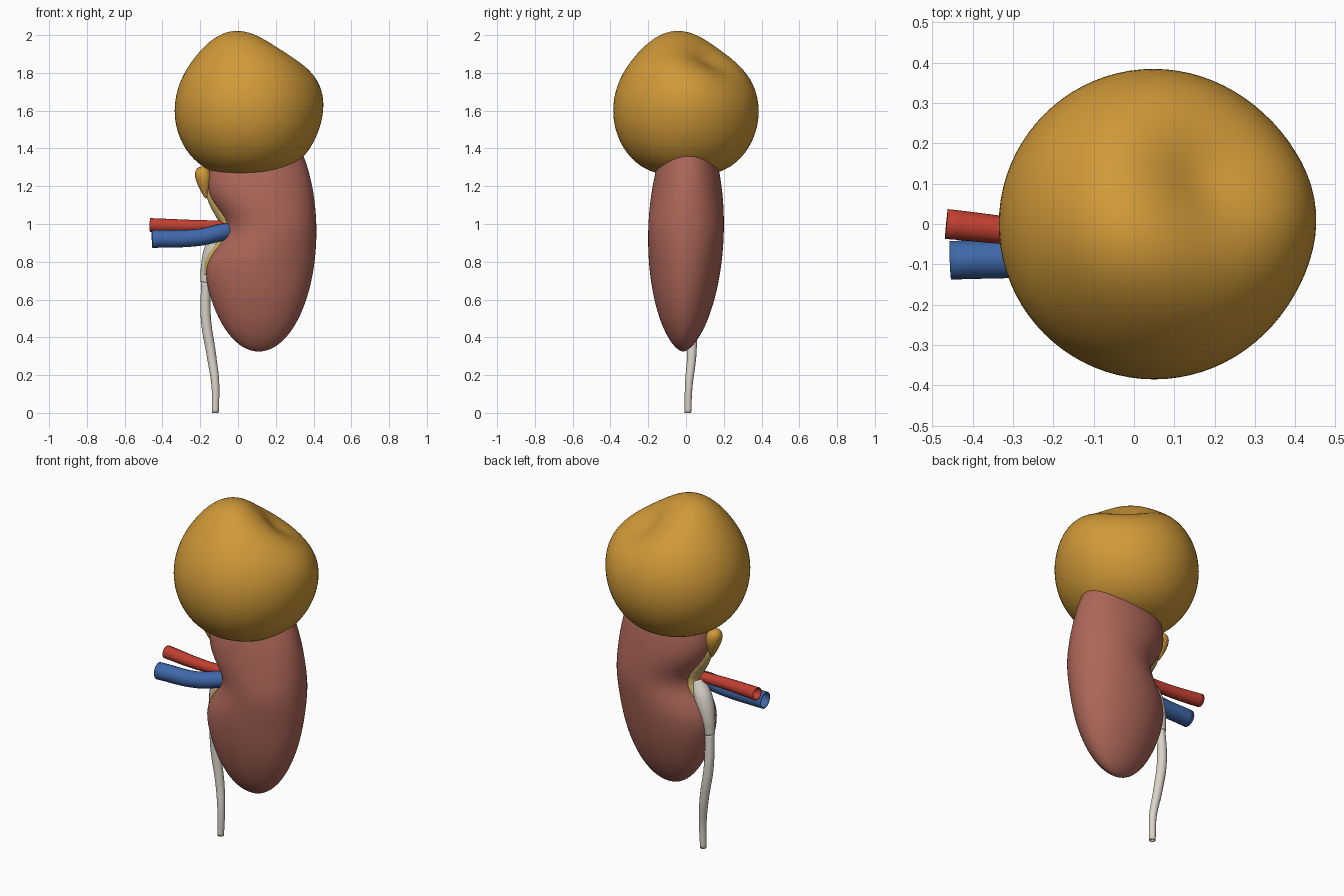
import bpy, math
from mathutils import Vector

if "Cube" in bpy.data.objects:
    bpy.data.objects.remove(bpy.data.objects["Cube"], do_unlink=True)


def material(name, red, green, blue):
    mat = bpy.data.materials.new(name)
    mat.use_nodes = True
    mat.diffuse_color = (red, green, blue, 1)
    shader = mat.node_tree.nodes["Principled BSDF"]
    shader.inputs["Base Color"].default_value = (red, green, blue, 1)
    shader.inputs["Roughness"].default_value = 0.6
    return mat


flesh = material("flesh pink", 0.42, 0.135, 0.1)
amber = material("amber", 0.63, 0.32, 0.04)
fat = material("fat yellow", 0.58, 0.42, 0.13)
artery_red = material("artery red", 0.53, 0.05, 0.03)
vein_blue = material("vein blue", 0.05, 0.14, 0.4)
pale = material("pale duct", 0.7, 0.66, 0.58)


def shaped_sphere(name, rule, mat, segments=80, rings=56):
    """Make a smooth sphere and move every point of it by a rule."""
    bpy.ops.mesh.primitive_uv_sphere_add(segments=segments, ring_count=rings, radius=1)
    ob = bpy.context.object
    ob.name = name
    ob.data.materials.append(mat)
    for vert in ob.data.vertices:
        vert.co = rule(vert.co.normalized())
    bpy.ops.object.shade_smooth()
    return ob


def tube(name, path, radii, mat, wall=0.006):
    """Sweep a circle of changing radius along a smooth path, open at the ends."""
    curve = bpy.data.curves.new(name, "CURVE")
    curve.dimensions = "3D"
    curve.bevel_depth = 1
    curve.bevel_resolution = 5
    curve.resolution_u = 10
    spline = curve.splines.new("BEZIER")
    spline.radius_interpolation = "CARDINAL"
    spline.bezier_points.add(len(path) - 1)
    for point, place, radius in zip(spline.bezier_points, path, radii):
        point.co = place
        point.radius = radius
        point.handle_left_type = point.handle_right_type = "AUTO"
    curve.materials.append(mat)
    ob = bpy.data.objects.new(name, curve)
    bpy.context.collection.objects.link(ob)
    solid = ob.modifiers.new("wall", "SOLIDIFY")
    solid.thickness = wall
    solid.offset = 0
    return ob


# Bean-shaped body: an ellipsoid whose inner side bends in at a notch
body_x, body_z, half_width, half_depth, half_height = 0.11, 0.96, 0.305, 0.2, 0.635


def notch(z):
    return 0.13 * math.exp(-((z - 0.98) / 0.14) ** 2)


def inner_edge(z):
    rise = (z - body_z) / half_height
    return body_x - half_width * math.sqrt(1 - rise * rise) + notch(z)


def body_rule(d):
    z = body_z + half_height * d.z
    spread = math.hypot(d.x, d.y)
    inward = (1 - d.x / spread) / 2 if spread > 0.001 else 0.5
    taper = spread ** 0.2
    return Vector((body_x + half_width * d.x + notch(z) * inward,
                   half_depth * d.y * taper + 0.015 * d.z, z))


shaped_sphere("body", body_rule, flesh)

# Growth on top: a ball with soft bumps and dents, each a direction and a height
lumps = [(Vector(way).normalized(), height) for way, height in (
    ((-0.15, -0.1, 1), 0.055),
    ((0.9, 0.1, 0.3), 0.025),
    ((0.4, 0.4, 0.9), -0.09),
    ((0, 0, -1), -0.045))]


def growth_rule(d):
    radius = 0.385
    for way, height in lumps:
        radius += height * math.exp(8 * (d.dot(way) - 1))
    return Vector((0.05, 0, 1.6)) + d * radius


shaped_sphere("growth", growth_rule, amber)


# Small wedge hanging under the growth, narrowing to a point
def lobe_rule(d):
    widen = 0.7 + 0.4 * d.z
    return Vector((-0.18 + 0.055 * d.x * widen - 0.01 * d.z,
                   0.06 * d.y * widen, 1.22 + 0.085 * d.z))


shaped_sphere("hanging_lobe", lobe_rule, amber, segments=32, rings=20)

# Fatty lining that follows the notch, thickest in the middle
steps = 12
heights = [0.73 + 0.46 * i / steps for i in range(steps + 1)]
bulges = [0.02 + 0.045 * math.sin(math.pi * i / steps) for i in range(steps + 1)]
tube("notch_lining",
     [(inner_edge(z) + 0.6 * r, 0, z) for z, r in zip(heights, bulges)],
     bulges, fat)

# Funnel and the long duct below it
tube("funnel",
     [(-0.07, 0, 0.97), (-0.12, 0.01, 0.88), (-0.16, 0.02, 0.76), (-0.17, 0.02, 0.69)],
     [0.04, 0.05, 0.035, 0.026], pale)
tube("duct",
     [(-0.17, 0.02, 0.7), (-0.17, 0.03, 0.5), (-0.14, 0.03, 0.3),
      (-0.12, 0.015, 0.15), (-0.12, 0.01, 0)],
     [0.022, 0.024, 0.022, 0.018, 0.015], pale)

# Blood vessels entering the notch
tube("artery",
     [(-0.465, 0, 0.995), (-0.25, -0.02, 0.99), (-0.04, -0.02, 0.99)],
     [0.034, 0.03, 0.026], artery_red)
tube("vein",
     [(-0.455, -0.09, 0.92), (-0.2, -0.08, 0.93), (-0.09, -0.06, 0.955), (-0.04, -0.04, 0.965)],
     [0.045, 0.043, 0.043, 0.04], vein_blue)
